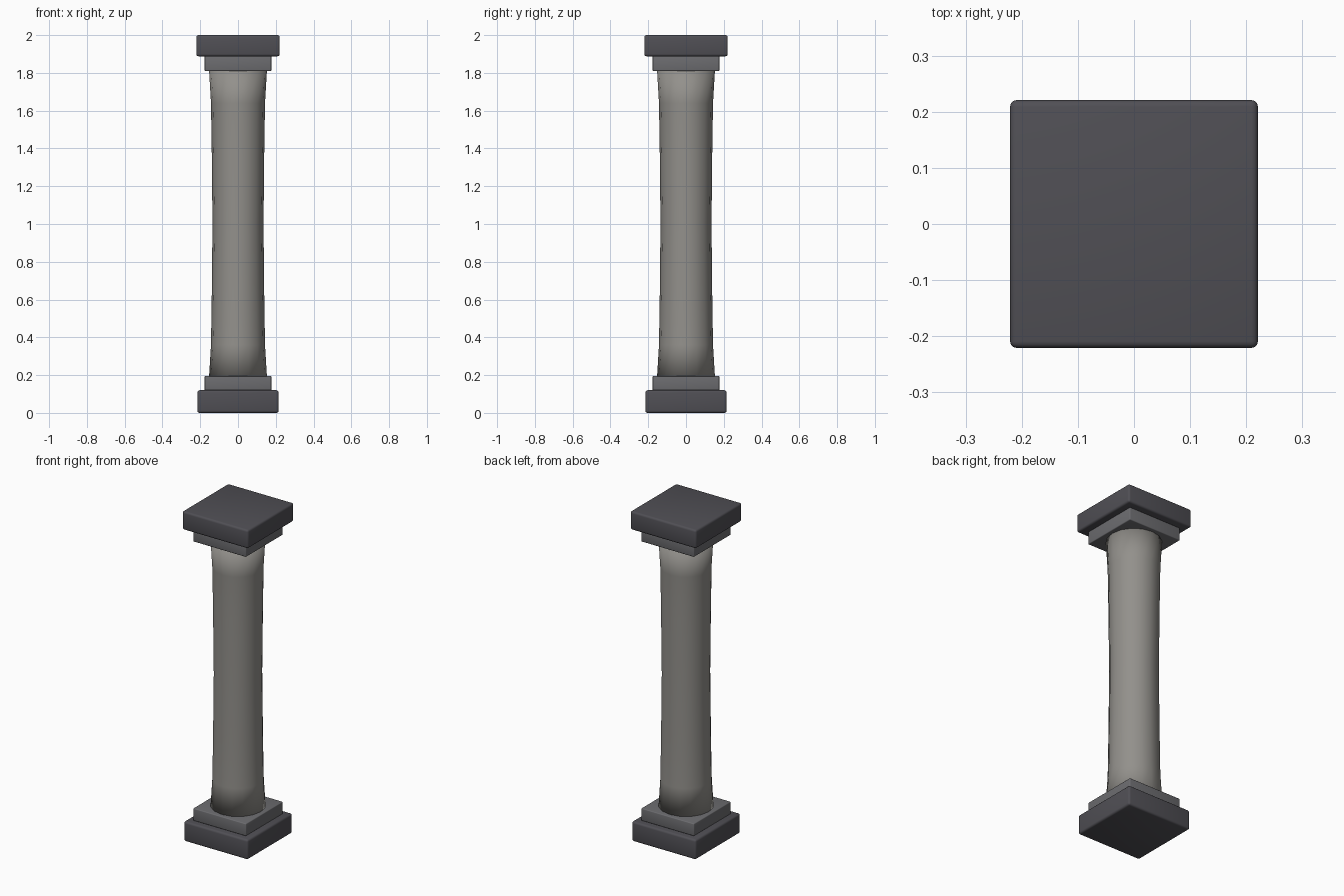
import bpy, bmesh, math

if "Cube" in bpy.data.objects:
    bpy.data.objects.remove(bpy.data.objects["Cube"])


def paint(obj, rgb):
    mat = bpy.data.materials.new(obj.name + "_stone")
    mat.diffuse_color = (*rgb, 1)
    mat.use_nodes = True
    mat.node_tree.nodes["Principled BSDF"].inputs["Base Color"].default_value = mat.diffuse_color
    obj.data.materials.append(mat)


# Square slab with softly rounded edges
def slab(name, half, z0, z1, bevel, rgb):
    bpy.ops.mesh.primitive_cube_add(size=1, location=(0, 0, (z0 + z1) / 2))
    obj = bpy.context.object
    obj.name = name
    obj.scale = (2 * half, 2 * half, z1 - z0)
    bpy.ops.object.transform_apply(location=False, rotation=False, scale=True)
    mod = obj.modifiers.new("rounded_edges", 'BEVEL')
    mod.width = bevel
    mod.segments = 3
    bpy.ops.object.modifier_apply(modifier=mod.name)
    bpy.ops.object.shade_smooth_by_angle(angle=math.radians(35))
    paint(obj, rgb)


DARK = (0.08, 0.078, 0.09)
MID = (0.15, 0.15, 0.16)
slab("base_plinth", 0.215, 0.0, 0.12, 0.012, DARK)
slab("base_collar", 0.177, 0.12, 0.195, 0.005, MID)
slab("top_collar", 0.177, 1.81, 1.888, 0.005, MID)
slab("top_slab", 0.221, 1.888, 2.0, 0.012, DARK)

# Round shaft, slightly waisted at mid height, one ring per profile point
profile = [(0.153, 0.195), (0.143, 0.36), (0.139, 0.62), (0.135, 1.0),
           (0.139, 1.38), (0.143, 1.64), (0.153, 1.81)]
SIDES = 16
bm = bmesh.new()
rings = []
for r, z in profile:
    rings.append([bm.verts.new((r * math.cos(2 * math.pi * i / SIDES),
                                r * math.sin(2 * math.pi * i / SIDES), z))
                  for i in range(SIDES)])
for lo, hi in zip(rings, rings[1:]):
    for i in range(SIDES):
        j = (i + 1) % SIDES
        bm.faces.new((lo[i], lo[j], hi[j], hi[i]))
bm.faces.new(rings[0][::-1])
bm.faces.new(rings[-1])
for f in bm.faces:
    f.smooth = True
mesh = bpy.data.meshes.new("shaft")
bm.to_mesh(mesh)
bm.free()
shaft = bpy.data.objects.new("shaft", mesh)
bpy.context.collection.objects.link(shaft)
paint(shaft, (0.29, 0.28, 0.26))
